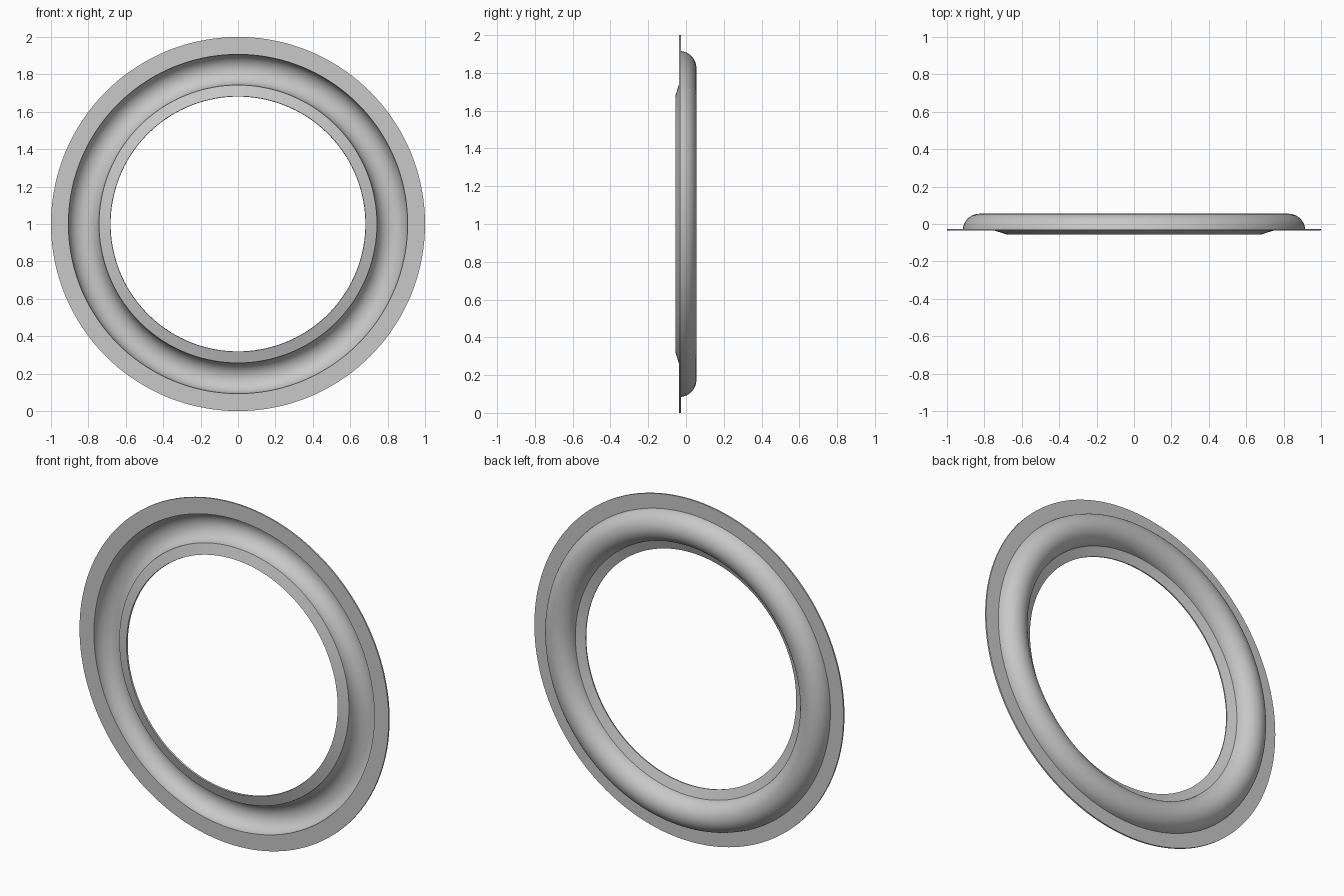
import bpy, bmesh, math
from mathutils import Vector

cube = bpy.data.objects.get("Cube")
if cube:
    bpy.data.objects.remove(cube, do_unlink=True)

# Sheet dimensions
THICK = 0.009
FRONT_Y = -0.036
BACK_Y = FRONT_Y + THICK
GROOVE_R = 0.825      # radius of the groove's centre line
GROOVE_IN = 0.082     # half width of the groove on the front
STEPS = 144


def arc(radius, start, end, count=24):
    """Points (r, y) on the groove's cross-section, angles in degrees."""
    points = []
    for i in range(count + 1):
        a = math.radians(start + (end - start) * i / count)
        points.append((GROOVE_R + radius * math.cos(a), FRONT_Y + radius * math.sin(a)))
    return points


# Closed cross-section: front from rim to lip, then back from lip to rim
groove_out = GROOVE_IN + THICK
tilt = math.degrees(math.asin(THICK / groove_out))
front = [(1, FRONT_Y)] + arc(GROOVE_IN, 0, 180) + [(0.683, -0.055)]
back = [(0.681, -0.046)] + arc(groove_out, 180 - tilt, tilt) + [(1, BACK_Y)]
profile = front + back

# Revolve the cross-section around the y axis
bm = bmesh.new()
verts = [bm.verts.new((r, y, 1)) for r, y in profile]
edges = [bm.edges.new((v, verts[(i + 1) % len(verts)])) for i, v in enumerate(verts)]
bmesh.ops.spin(bm, geom=verts + edges, cent=Vector((0, 0, 1)), axis=Vector((0, 1, 0)),
               angle=math.tau, steps=STEPS, use_duplicate=False)
bmesh.ops.remove_doubles(bm, verts=bm.verts[:], dist=0.0001)
bmesh.ops.recalc_face_normals(bm, faces=bm.faces[:])
mesh = bpy.data.meshes.new("grooved_ring")
bm.to_mesh(mesh)
bm.free()

ring = bpy.data.objects.new("grooved_ring", mesh)
bpy.context.collection.objects.link(ring)

# Plain grey finish
grey = bpy.data.materials.new("grey")
grey.use_nodes = True
colour = (0.58, 0.58, 0.58, 1)
grey.diffuse_color = colour
grey.node_tree.nodes["Principled BSDF"].inputs["Base Color"].default_value = colour
mesh.materials.append(grey)

# Smooth curves, crisp creases
bpy.ops.object.select_all(action="DESELECT")
ring.select_set(True)
bpy.context.view_layer.objects.active = ring
bpy.ops.object.shade_smooth_by_angle(angle=math.radians(30))
